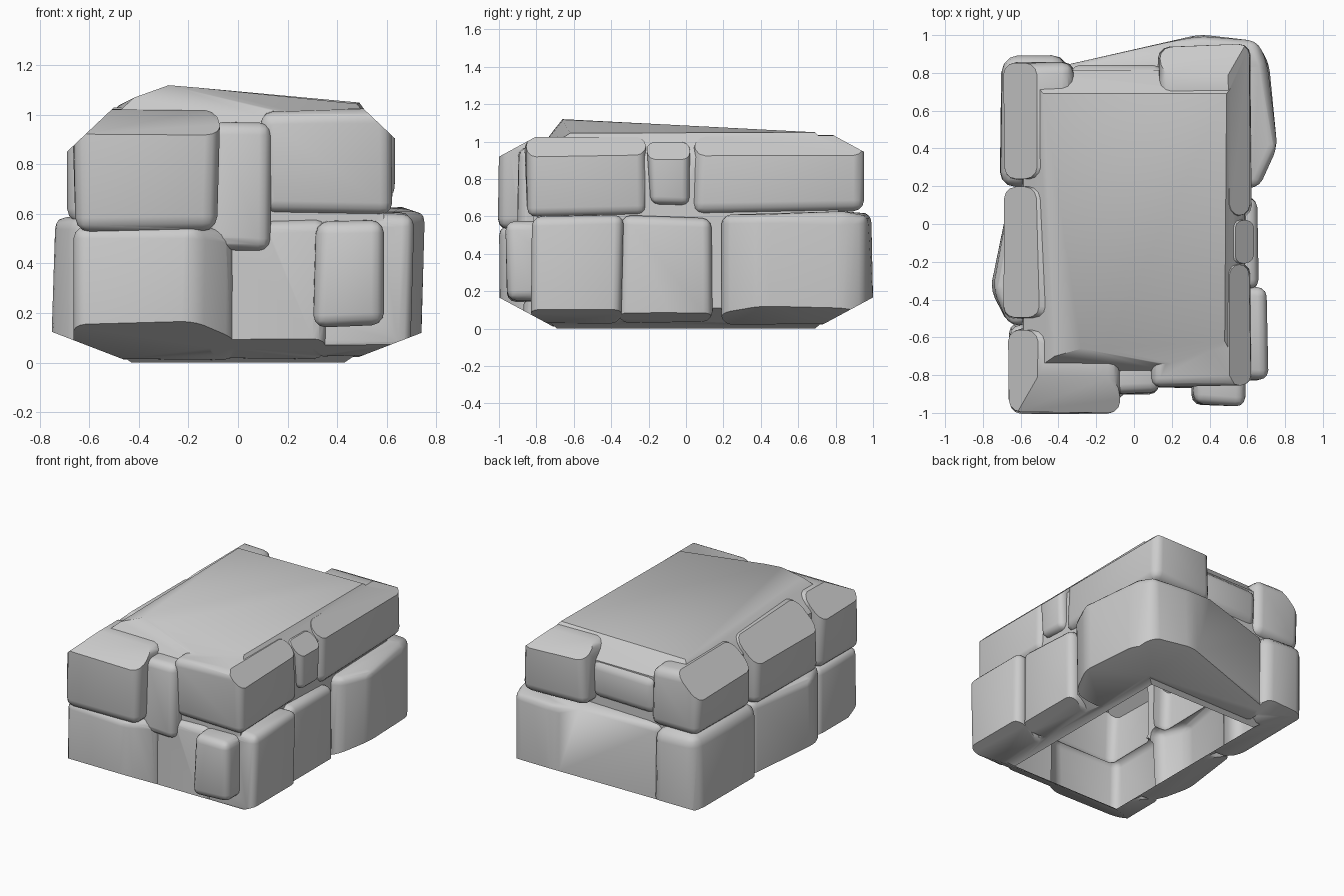
import bpy, bmesh, random
from mathutils import Vector

if "Cube" in bpy.data.objects:
    bpy.data.objects.remove(bpy.data.objects["Cube"])

random.seed(7)

# Chamfer planes (point, outward normal) shared by all stones: underside and shoulders
CUTS = []
for s in (-1, 1):
    CUTS += [((s * 0.43, 0, 0), (s * 0.10, 0, -0.26)),
             ((0, s * 0.69, 0), (0, s * 0.14, -0.26)),
             ((s * 0.47, 0, 1.06), (s * 0.17, 0, 0.18)),
             ((0, s * 0.74, 1.06), (0, s * 0.13, 0.24))]


def hull_object(name, points):
    bm = bmesh.new()
    for p in points:
        bm.verts.new(p)
    res = bmesh.ops.convex_hull(bm, input=bm.verts)
    junk = {g for g in res["geom_interior"] + res["geom_unused"]
            if isinstance(g, bmesh.types.BMVert)}
    bmesh.ops.delete(bm, geom=list(junk), context='VERTS')
    bmesh.ops.remove_doubles(bm, verts=bm.verts, dist=0.0005)
    bmesh.ops.recalc_face_normals(bm, faces=bm.faces)
    me = bpy.data.meshes.new(name)
    bm.to_mesh(me)
    bm.free()
    ob = bpy.data.objects.new(name, me)
    bpy.context.collection.objects.link(ob)
    return ob


def rect(x0, x1, y0, y1):
    return [(x0, y0), (x1, y0), (x1, y1), (x0, y1)]


def stone(name, footprint, z0, z1, bevel=0.05):
    """Rough rounded stone: a jittered prism, bevelled and trimmed by the chamfers."""
    j = lambda: random.uniform(-0.012, 0.012)
    bm = bmesh.new()
    rings = [[bm.verts.new((x + j(), y + j(), z + j())) for x, y in footprint]
             for z in (z0, z1)]
    n = len(footprint)
    bm.faces.new(rings[0][::-1])
    bm.faces.new(rings[1])
    for i in range(n):
        k = (i + 1) % n
        bm.faces.new((rings[0][i], rings[0][k], rings[1][k], rings[1][i]))
    bmesh.ops.bevel(bm, geom=bm.edges[:], offset=bevel, segments=3, profile=0.5,
                    affect='EDGES', clamp_overlap=True)
    for co, no in CUTS:
        bmesh.ops.bisect_plane(bm, geom=bm.verts[:] + bm.edges[:] + bm.faces[:],
                               plane_co=co, plane_no=Vector(no).normalized(),
                               clear_outer=True)
    pts = [v.co.copy() for v in bm.verts]
    bm.free()
    return hull_object(name, pts)


# Core block with sloping top and chamfered underside
core_pts = [(x * s, y * t, z) for s in (-1, 1) for t in (-1, 1)
            for x, y, z in ((0.43, 0.69, 0), (0.595, 0.815, 0.11), (0.585, 0.815, 0.92))]
core_pts += [(-0.42, -0.70, 1.07), (-0.28, -0.66, 1.12), (-0.16, -0.66, 1.11),
             (0.48, -0.62, 1.045), (0.49, 0.69, 1.05), (-0.48, 0.69, 1.04)]
block = hull_object("stone_block", core_pts)

stones = [
    # Lower course
    stone("front_left_lower", [(-0.66, -0.97), (-0.17, -1.0), (0.0, -0.87), (0.0, -0.5),
                               (-0.66, -0.53)], 0.02, 0.54),
    stone("front_mid_lower", rect(-0.12, 0.36, -0.86, -0.5), 0.02, 0.57),
    stone("front_right_lower", rect(0.31, 0.585, -0.96, -0.6), 0.15, 0.57),
    stone("right_front_lower", rect(0.3, 0.705, -0.82, -0.34), 0.03, 0.60),
    stone("right_mid_lower", rect(0.3, 0.655, -0.35, 0.14), 0.03, 0.60),
    stone("back_right_lower", [(0.2, 0.2), (0.66, 0.2), (0.75, 0.4), (0.71, 0.85),
                               (0.65, 0.97), (0.35, 1.0), (0.15, 0.95), (-0.4, 0.83),
                               (-0.4, 0.5)], 0.03, 0.61),
    stone("back_left_lower", rect(-0.70, -0.36, 0.2, 0.885), 0.02, 0.61, 0.08),
    stone("left_mid_lower", [(-0.67, -0.53), (-0.3, -0.53), (-0.3, 0.19), (-0.66, 0.19),
                             (-0.755, -0.34)], 0.03, 0.58),
    # Upper course
    stone("front_left_upper", rect(-0.665, -0.08, -1.0, -0.55), 0.53, 1.02, 0.06),
    stone("front_mid_upper", rect(-0.12, 0.13, -0.90, -0.6), 0.45, 0.97),
    stone("front_right_upper", rect(0.1, 0.615, -0.86, -0.22), 0.60, 1.02),
    stone("right_mid_upper", rect(0.3, 0.635, -0.20, 0.02), 0.66, 1.0, 0.04),
    stone("back_right_upper", rect(0.13, 0.62, 0.04, 0.945), 0.62, 1.03, 0.06),
    stone("back_mid_upper", rect(-0.33, 0.16, 0.5, 0.85), 0.66, 0.93, 0.06),
    stone("back_left_upper", rect(-0.69, -0.32, 0.23, 0.86), 0.60, 1.02, 0.06),
    stone("left_mid_upper", rect(-0.685, -0.3, -0.5, 0.2), 0.57, 1.02, 0.06),
]

# Merge everything into one outer skin
bpy.context.view_layer.objects.active = block
for s in stones:
    mod = block.modifiers.new("join_" + s.name, 'BOOLEAN')
    mod.operation = 'UNION'
    mod.solver = 'EXACT'
    mod.object = s
    bpy.ops.object.modifier_apply(modifier=mod.name)
for s in stones:
    bpy.data.objects.remove(s, do_unlink=True)

# Open the underside so the block is a hollow shell
bm = bmesh.new()
bm.from_mesh(block.data)
bm.normal_update()
base = [f for f in bm.faces if f.calc_center_median().z < 0.004 and f.normal.z < -0.9]
bmesh.ops.delete(bm, geom=base, context='FACES')
bm.to_mesh(block.data)
bm.free()

# Smooth stone faces, sharp joints
block.select_set(True)
bpy.ops.object.shade_smooth_by_angle(angle=0.7)
